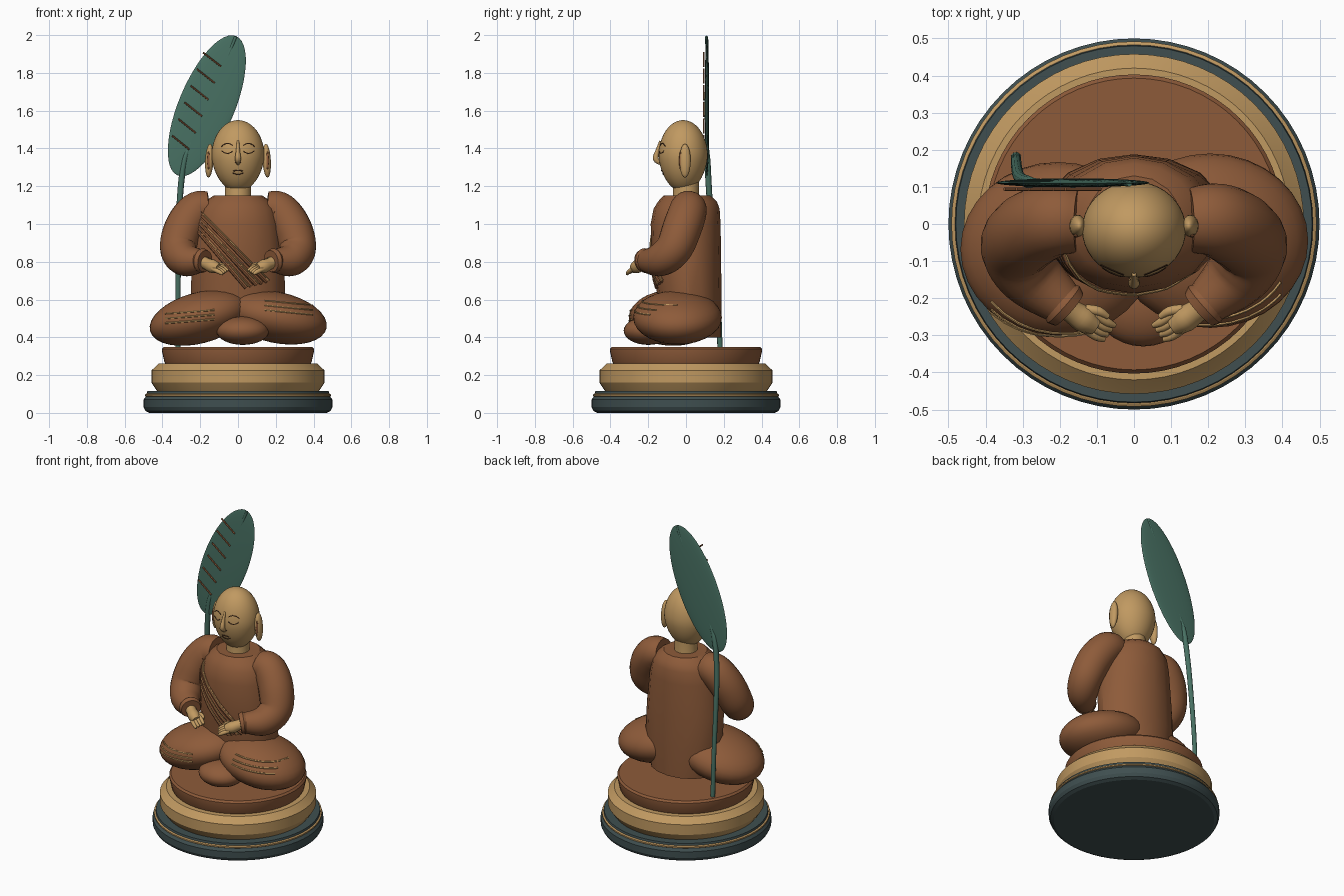
import bpy, bmesh, math
from mathutils import Vector, Matrix

if "Cube" in bpy.data.objects:
    bpy.data.objects.remove(bpy.data.objects["Cube"])


def material(name, rgb):
    m = bpy.data.materials.new(name)
    m.diffuse_color = (*rgb, 1)
    m.use_nodes = True
    m.node_tree.nodes["Principled BSDF"].inputs["Base Color"].default_value = m.diffuse_color
    return m


GOLD = material("warm gold", (0.53, 0.32, 0.12))
ROBE = material("robe brown", (0.27, 0.105, 0.042))
GREEN = material("leaf green", (0.065, 0.165, 0.125))
SLATE = material("dark slate", (0.05, 0.078, 0.08))
LINE = material("dark brown", (0.06, 0.025, 0.012))


def finish(name, bm, mat, angle=40):
    bmesh.ops.recalc_face_normals(bm, faces=bm.faces[:])
    me = bpy.data.meshes.new(name)
    bm.to_mesh(me)
    bm.free()
    me.materials.append(mat)
    ob = bpy.data.objects.new(name, me)
    bpy.context.collection.objects.link(ob)
    bpy.context.view_layer.objects.active = ob
    ob.select_set(True)
    bpy.ops.object.shade_smooth_by_angle(angle=math.radians(angle))
    ob.select_set(False)
    return ob


def loft(bm, rings):
    """Skin a list of equal-length point rings and cap both ends."""
    vs = [[bm.verts.new(p) for p in r] for r in rings]
    n = len(vs[0])
    for a, b in zip(vs, vs[1:]):
        for i in range(n):
            j = (i + 1) % n
            bm.faces.new((a[i], a[j], b[j], b[i]))
    bm.faces.new(vs[0])
    bm.faces.new(vs[-1])


def oval(z, rx, ry, cy=0, n=64):
    return [(rx * math.cos(t), cy + ry * math.sin(t), z)
            for t in (2 * math.pi * i / n for i in range(n))]


def lathe(name, profile, mat):
    bm = bmesh.new()
    loft(bm, [oval(z, r, r) for r, z in profile])
    return finish(name, bm, mat, 25)


def ball(name, loc, size, mat, rot=Matrix(), seg=32):
    bm = bmesh.new()
    bmesh.ops.create_uvsphere(bm, u_segments=seg, v_segments=seg // 2, radius=1)
    bm.transform(Matrix.Translation(loc) @ rot @ Matrix.Diagonal((*size, 1)))
    return finish(name, bm, mat)


def smooth_path(pts, steps):
    """Catmull-Rom through (x, y, z, radius) points."""
    p = [Vector(q) for q in pts]
    p = [2 * p[0] - p[1]] + p + [2 * p[-1] - p[-2]]
    out = []
    for a, b, c, d in zip(p, p[1:], p[2:], p[3:]):
        for k in range(steps):
            t = k / steps
            out.append(0.5 * (2 * b + (c - a) * t + (2 * a - 5 * b + 4 * c - d) * t * t
                              + (3 * b - a - 3 * c + d) * t ** 3))
    return out + [p[-2]]


def add_tube(bm, pts, sides=8, steps=1):
    path = smooth_path(pts, steps) if steps > 1 else [Vector(q) for q in pts]
    pos = [q.to_3d() for q in path]
    rings, u = [], None
    for i, q in enumerate(path):
        d = (pos[min(i + 1, len(pos) - 1)] - pos[max(i - 1, 0)]).normalized()
        u = (d.orthogonal() if u is None else u - d * u.dot(d)).normalized()
        w = d.cross(u)
        rings.append([pos[i] + q[3] * (u * math.cos(t) + w * math.sin(t))
                      for t in (2 * math.pi * k / sides for k in range(sides))])
    loft(bm, rings)


def tubes(name, paths, mat, sides=8, steps=1):
    bm = bmesh.new()
    for p in paths:
        add_tube(bm, p, sides, steps)
    return finish(name, bm, mat)


def project(ob, pts, r, lift=0.0):
    """Lay an (x, z) line on the front of an object as tube points."""
    out = []
    for x, z in pts:
        hit, loc, _, _ = ob.ray_cast(Vector((x, -2, z)), Vector((0, 1, 0)))
        if hit:
            out.append((loc.x, loc.y - lift, loc.z, r))
    return out


def line(a, b, n=14, bend=0.0):
    return [(a[0] + (b[0] - a[0]) * t,
             a[1] + (b[1] - a[1]) * t + bend * 4 * t * (1 - t))
            for t in (i / n for i in range(n + 1))]


# Round stepped pedestal
lathe("plinth", [(0.47, 0), (0.49, 0.01), (0.5, 0.03), (0.5, 0.07), (0.485, 0.09), (0.48, 0.115)], SLATE)
lathe("plinth_trim", [(0.487, 0.087), (0.492, 0.09), (0.492, 0.098), (0.485, 0.102)], GOLD)
lathe("middle_tier", [(0.425, 0.112), (0.435, 0.125), (0.458, 0.16), (0.458, 0.225),
                      (0.445, 0.237), (0.42, 0.262)], GOLD)
lathe("seat_cushion", [(0.385, 0.26), (0.39, 0.27), (0.403, 0.33), (0.403, 0.338), (0.393, 0.35)], ROBE)

# Crossed legs with a foot fold in the middle
left_leg = ball("left_leg", (-0.205, -0.068, 0.503), (0.27, 0.235, 0.135), ROBE,
                Matrix.Rotation(math.radians(-15), 4, 'Y'))
right_leg = ball("right_leg", (0.205, -0.045, 0.505), (0.27, 0.235, 0.135), ROBE,
                 Matrix.Rotation(math.radians(12), 4, 'Y'))
ball("foot_fold", (0.025, -0.2, 0.435), (0.14, 0.13, 0.075), ROBE)

# Robed torso
bm = bmesh.new()
loft(bm, [oval(z, rx, ry, cy, 16) for z, rx, ry, cy in (
    (0.4, 0.21, 0.16, 0.025), (0.6, 0.25, 0.168, 0.02), (0.8, 0.245, 0.183, 0.003),
    (1.0, 0.225, 0.185, -0.002), (1.08, 0.205, 0.175, 0.003), (1.12, 0.175, 0.155, 0.008),
    (1.15, 0.13, 0.125, 0.005))])
torso = finish("torso", bm, ROBE, 30)

# Neck and egg-shaped head
lathe("neck", [(0.075, 1.1), (0.068, 1.15), (0.068, 1.24)], GOLD)
bm = bmesh.new()
bmesh.ops.create_uvsphere(bm, u_segments=40, v_segments=24, radius=1)
for v in bm.verts:
    k = 1 - 0.1 * max(0, -v.co.z)
    v.co = (v.co.x * 0.14 * k, v.co.y * 0.13 * k - 0.015, 1.36 + v.co.z * 0.19)
head = finish("head", bm, GOLD)
tubes("nose", [[(0, -0.135, 1.44, 0.006), (0, -0.152, 1.385, 0.011),
                (0, -0.16, 1.345, 0.016), (0, -0.135, 1.32, 0.01)]], GOLD, 10, 3)
bpy.context.view_layer.update()

# Ears, face lines, arms and hands on both sides
face = [project(head, line((-0.03, 1.272), (0.03, 1.272), 8, -0.01), 0.003),
        project(head, line((-0.025, 1.28), (0.025, 1.28), 8, 0.004), 0.003)]
for s, side in ((-1, "left"), (1, "right")):
    ball(side + "_ear", (s * 0.152, -0.005, 1.335), (0.022, 0.03, 0.09), GOLD,
         Matrix.Rotation(s * math.radians(-3), 4, 'Y'), 20)
    ball(side + "_ear_hollow", (s * 0.156, -0.029, 1.335), (0.008, 0.008, 0.05), ROBE, seg=12)
    face.append(project(head, line((s * 0.028, 1.415), (s * 0.088, 1.41), 8, 0.014), 0.003))
    face.append(project(head, line((s * 0.03, 1.385), (s * 0.085, 1.387), 8, -0.012), 0.003))
    face.append(project(head, line((s * 0.01, 1.325), (s * 0.017, 1.325), 2), 0.003))

    tubes(side + "_arm", [[
        (s * 0.15, 0.01, 1.085, 0.088), (s * 0.22, 0.01, 1.07, 0.1),
        (s * 0.285, -0.02, 0.98, 0.104), (s * 0.315, -0.065, 0.87, 0.098),
        (s * 0.275, -0.14, 0.81, 0.088), (s * 0.18, -0.225, 0.805, 0.056)]], ROBE, 20, 6)
    tubes(side + "_cuff", [[(s * 0.2, -0.208, 0.806, 0.06), (s * 0.19, -0.217, 0.806, 0.066),
                            (s * 0.175, -0.23, 0.803, 0.058)]], ROBE, 20)
    hand = [[(s * 0.2, -0.21, 0.805, 0.034), (s * 0.165, -0.237, 0.79, 0.032),
             (s * 0.135, -0.257, 0.776, 0.036), (s * 0.105, -0.275, 0.764, 0.026)],
            [(s * 0.13, -0.23, 0.785, 0.014), (s * 0.095, -0.235, 0.785, 0.013),
             (s * 0.07, -0.25, 0.775, 0.008)]]
    for f in range(4):
        o = (f - 1.5) * 0.016
        hand.append([(s * (0.12 + o * 0.6), -0.262 + o * -0.8, 0.772 - o * 0.4, 0.012),
                     (s * (0.088 + o * 0.6), -0.283 + o * -0.8, 0.757 - o * 0.4, 0.012),
                     (s * (0.066 + o * 0.6), -0.293 + o * -0.8, 0.744 - o * 0.4, 0.007)])
    tubes(side + "_hand", hand, GOLD, 10, 3)
tubes("face_lines", face, LINE, 6)

# Diagonal sash folds with gold edging
A0, A1, B0, B1 = (-0.2, 1.07), (0.165, 0.7), (-0.21, 0.95), (0.03, 0.66)


def sash(t):
    a = (A0[0] + (B0[0] - A0[0]) * t, A0[1] + (B0[1] - A0[1]) * t)
    b = (A1[0] + (B1[0] - A1[0]) * t, A1[1] + (B1[1] - A1[1]) * t)
    return line(a, b)


tubes("sash_folds", [project(torso, sash(t), 0.013) for t in (0.1, 0.3, 0.5, 0.7, 0.9)], ROBE, 8)
tubes("sash_trim", [project(torso, sash(t), 0.004, 0.01) for t in (0, 0.4, 0.8)], GOLD, 6)

# Gold hem stripes on the knees
for ob, x0, x1, z0 in ((left_leg, -0.385, -0.125, 0.485), (right_leg, 0.14, 0.395, 0.555)):
    dz = 0.02 if x0 < 0 else -0.025
    tubes(ob.name + "_stripes",
          [project(ob, line((x0, z0 + i * 0.025 - 0.01), (x1, z0 + i * 0.025 - 0.01 + dz)), 0.0045, 0.001)
           for i in range(3)], GOLD, 6)

# Leaf-shaped fan on a bent stem
ball("fan_leaf", (-0.165, 0.111, 1.626), (0.148, 0.012, 0.4), GREEN,
     Matrix.Rotation(math.radians(22.8), 4, 'Y'), 48)
tubes("fan_stem", [[(-0.318, 0.18, 0.345, 0.014), (-0.318, 0.17, 0.6, 0.014),
                    (-0.315, 0.145, 0.9, 0.015), (-0.308, 0.125, 1.13, 0.016),
                    (-0.285, 0.114, 1.33, 0.016), (-0.24, 0.111, 1.45, 0.01),
                    (-0.05, 0.111, 1.9, 0.009), (-0.012, 0.109, 1.992, 0.008)]], GREEN, 10, 5)

# Slanted veins on the fan
tubes("fan_veins", [[(-0.185 - i * 0.0328, 0.094, 1.908 - i * 0.088, 0.005),
                     (-0.09 - i * 0.0335, 0.094, 1.834 - i * 0.088, 0.005)]
                    for i in range(6)], ROBE, 6)
